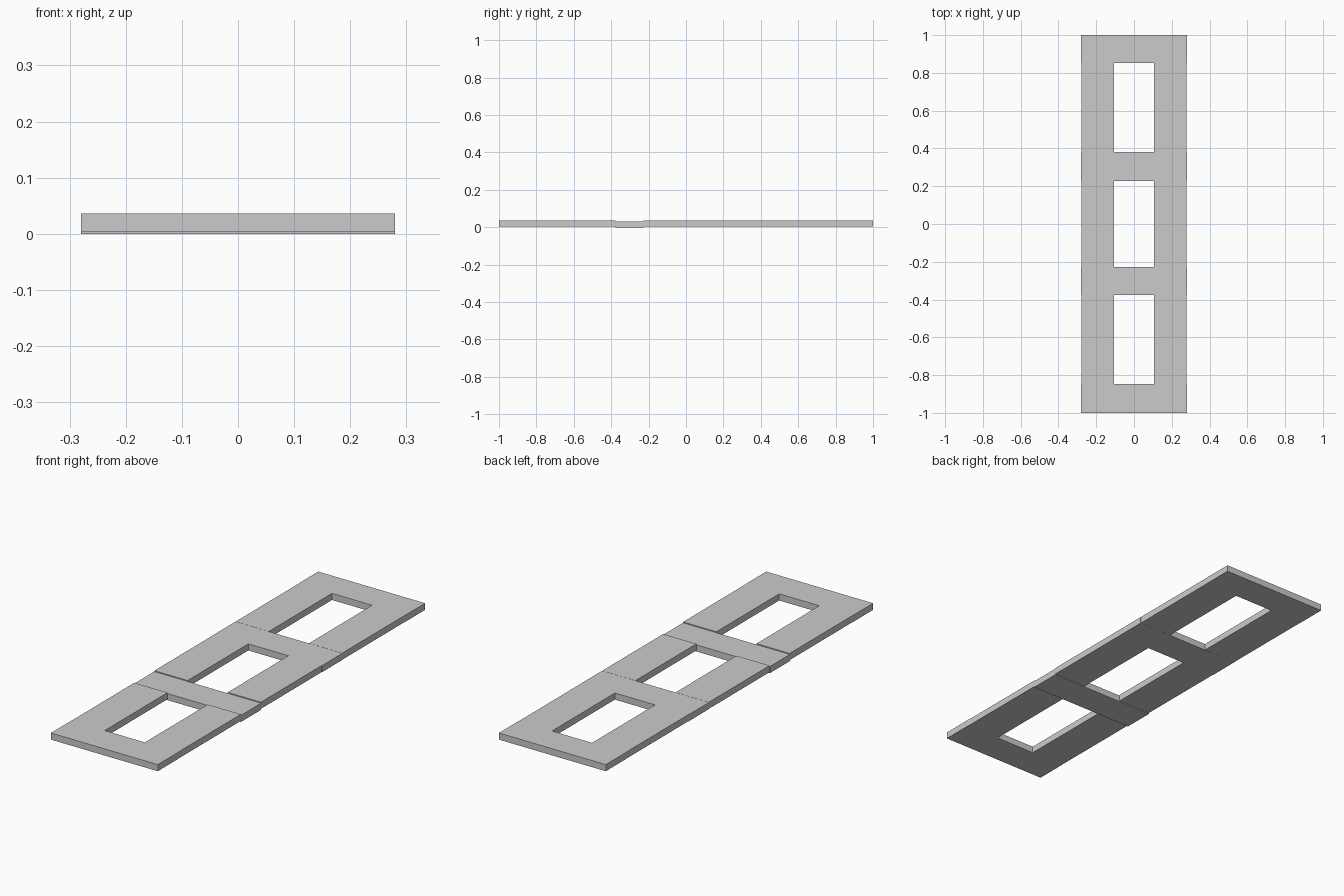
import bpy

if "Cube" in bpy.data.objects:
    bpy.data.objects.remove(bpy.data.objects["Cube"])

THICK = 0.0315   # board thickness
BASE = 0.0045    # underside height of most boards
HALF_W = 0.28    # half of overall width
HOLE = 0.105     # half of opening width


def board(name, x0, x1, y0, y1, z0=BASE):
    bpy.ops.mesh.primitive_cube_add(
        size=1, location=((x0 + x1) / 2, (y0 + y1) / 2, z0 + THICK / 2))
    ob = bpy.context.object
    ob.name = name
    ob.scale = (x1 - x0, y1 - y0, THICK)
    bpy.ops.object.transform_apply(location=False, rotation=False, scale=True)
    return ob


# Cross boards; the second from the front sits slightly lower
crossbars = [
    ("front_end_bar", -1.0, -0.847, BASE),
    ("front_crossbar", -0.377, -0.227, 0.0),
    ("rear_crossbar", 0.228, 0.381, BASE - 0.0005),
    ("rear_end_bar", 0.853, 1.0, BASE),
]
for name, y0, y1, z0 in crossbars:
    board(name, -HALF_W, HALF_W, y0, y1, z0)

# Side rails joining the cross boards around the three openings
labels = ("front", "middle", "rear")
for label, a, b in zip(labels, crossbars, crossbars[1:]):
    for side, x0, x1 in (("left", -HALF_W + 0.001, -HOLE),
                         ("right", HOLE, HALF_W - 0.001)):
        board(f"{label}_{side}_rail", x0, x1, a[2], b[1])
